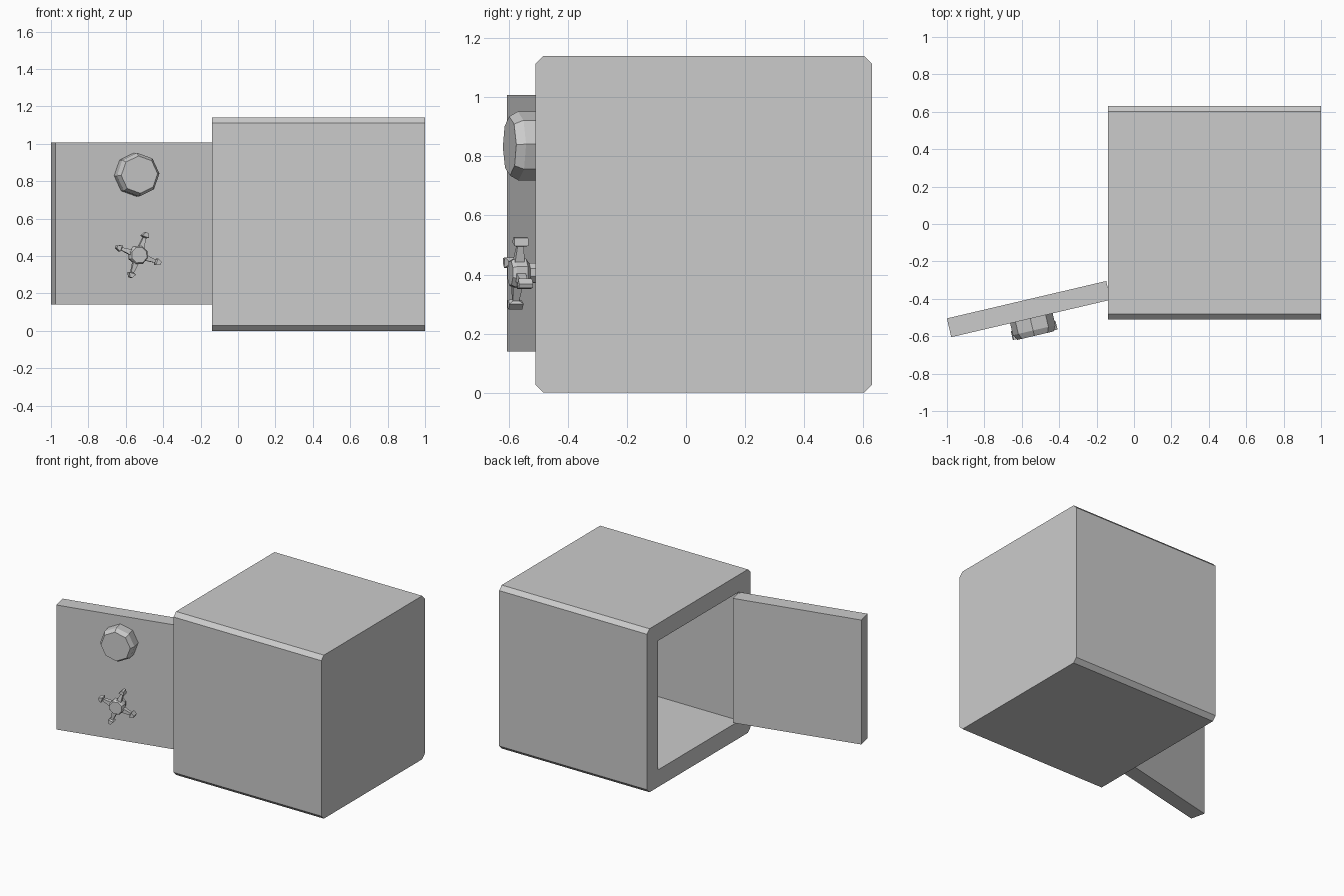
import bpy, bmesh
from math import sin, cos, radians, pi
from mathutils import Matrix, Vector

if "Cube" in bpy.data.objects:
    bpy.data.objects.remove(bpy.data.objects["Cube"])

ANG = radians(13.2)


def loft(name, rings, matrix=Matrix()):
    """Join equal-length rings of points into a closed flat-shaded solid."""
    bm = bmesh.new()
    rows = [[bm.verts.new(p) for p in ring] for ring in rings]
    n = len(rows[0])
    for a, b in zip(rows, rows[1:]):
        for i in range(n):
            j = (i + 1) % n
            bm.faces.new((a[i], a[j], b[j], b[i]))
    bm.faces.new(rows[0])
    bm.faces.new(rows[-1])
    bmesh.ops.recalc_face_normals(bm, faces=bm.faces)
    mesh = bpy.data.meshes.new(name)
    bm.to_mesh(mesh)
    bm.free()
    ob = bpy.data.objects.new(name, mesh)
    bpy.context.collection.objects.link(ob)
    ob.matrix_world = matrix
    return ob


def rect(x0, y0, x1, y1, z):
    return [(x0, y0, z), (x1, y0, z), (x1, y1, z), (x0, y1, z)]


def disc(name, u, v, profile, turn, matrix):
    """Eight-sided turned part standing on the door; profile is (radius, height)."""
    return loft(name, [[(u + r * cos(turn + k * pi / 4), v + r * sin(turn + k * pi / 4), h)
                        for k in range(8)] for r, h in profile], matrix)


# safe body: square section with chamfered long edges, hollow and open on the left
Y0, Y1, Z1, C, WALL = -0.51, 0.63, 1.14, 0.028, 0.12
section = [(Y0 + C, 0), (Y1 - C, 0), (Y1, C), (Y1, Z1 - C),
           (Y1 - C, Z1), (Y0 + C, Z1), (Y0, Z1 - C), (Y0, C)]
body = loft("safe_body", [[(x, y, z) for y, z in section] for x in (-0.14, 1.0)])
hollow = [(Y0 + WALL, WALL), (Y1 - WALL, WALL), (Y1 - WALL, Z1 - WALL), (Y0 + WALL, Z1 - WALL)]
cutter = loft("cavity_cutter", [[(x, y, z) for y, z in hollow] for x in (-0.3, 1.0 - WALL)])
cutter.hide_render = True
mod = body.modifiers.new("cavity", 'BOOLEAN')
mod.object, mod.operation, mod.solver = cutter, 'DIFFERENCE', 'EXACT'
bpy.context.view_layer.objects.active = body
bpy.ops.object.modifier_apply(modifier=mod.name)
bpy.data.objects.remove(cutter)

# door frame of reference: u along the door, v up, w out of its front face
door_space = Matrix(((cos(ANG), 0, sin(ANG), -0.977),
                     (sin(ANG), 0, -cos(ANG), -0.605),
                     (0, 1, 0, 0),
                     (0, 0, 0, 1)))

# open door slab
loft("door", [rect(0, 0.14, 0.875, 1.008, w) for w in (-0.103, 0)], door_space)

# combination dial
disc("dial", 0.44, 0.835, [(0.117, -0.01), (0.117, 0.065), (0.1, 0.095)],
     radians(3), door_space)

# handle hub
HU, HV = 0.44, 0.405
disc("handle_hub", HU, HV, [(0.036, -0.01), (0.036, 0.03), (0.052, 0.042), (0.052, 0.08), (0.044, 0.093)],
     radians(25), door_space)

# four tapered spokes with flared tips: (distance, half width, half depth)
spoke = [(0.03, 0.017, 0.018), (0.098, 0.008, 0.011), (0.104, 0.019, 0.024), (0.128, 0.007, 0.024)]
for k in range(4):
    a = radians(70 + 90 * k)
    out, side, up = Vector((cos(a), sin(a), 0)), Vector((-sin(a), cos(a), 0)), Vector((0, 0, 1))
    base = Vector((HU, HV, 0.066))
    loft("handle_spoke_%d" % (k + 1),
         [[base + out * t + side * (s * b) + up * (q * d)
           for s, q in ((-1, -1), (1, -1), (1, 1), (-1, 1))] for t, b, d in spoke], door_space)
